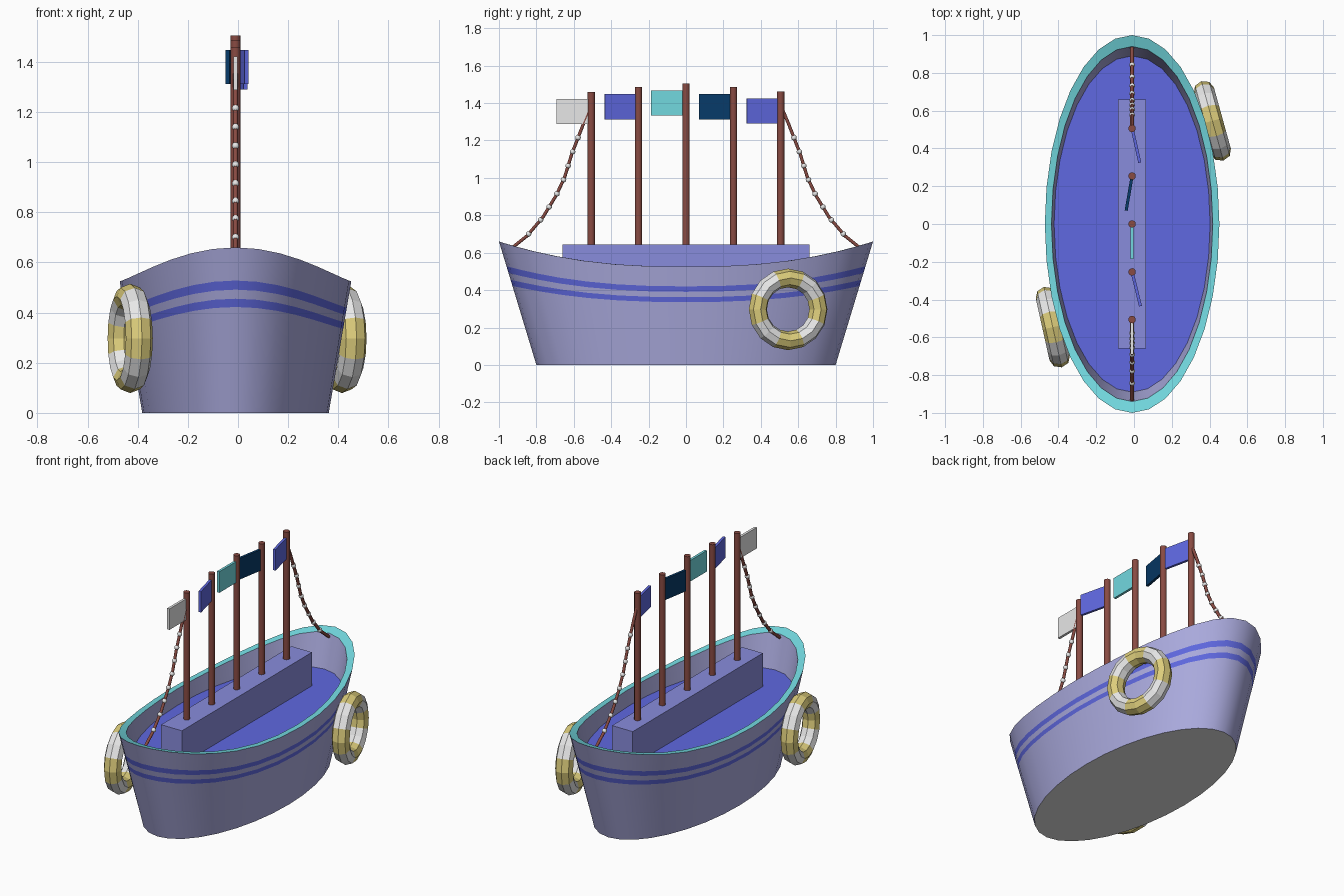
import bpy, bmesh, math
from mathutils import Vector

if "Cube" in bpy.data.objects:
    bpy.data.objects.remove(bpy.data.objects["Cube"])

CX = -0.01          # centre line of the ship
FLOOR = 0.43


def mat(name, r, g, b):
    m = bpy.data.materials.new(name)
    m.diffuse_color = (r, g, b, 1)
    m.use_nodes = True
    m.node_tree.nodes["Principled BSDF"].inputs["Base Color"].default_value = m.diffuse_color
    return m


LAV = mat("lavender hull", 0.41, 0.41, 0.74)
BLUE = mat("blue", 0.115, 0.14, 0.75)
TEAL = mat("teal", 0.17, 0.69, 0.74)
CABIN = mat("periwinkle", 0.25, 0.265, 0.72)
BROWN = mat("brown wood", 0.25, 0.07, 0.055)
NAVY = mat("navy", 0.002, 0.042, 0.14)
WHITE = mat("off white", 0.8, 0.8, 0.8)
GOLD = mat("pale gold", 0.72, 0.61, 0.2)


def finish(name, *mats):
    o = bpy.context.object
    o.name = name
    for m in mats:
        o.data.materials.append(m)
    return o


def box(name, loc, size, m, rot=0):
    bpy.ops.mesh.primitive_cube_add(size=1, location=loc, rotation=(0, 0, rot))
    o = finish(name, m)
    o.scale = size
    return o


# Hull: elliptical rings lofted from the keel up, over the rim, down to the deck
N = 32
bm = bmesh.new()


def sheer(y):
    return 0.525 + 0.135 * abs(y) ** 2.4


def ring(rx, ry, height):
    vs = []
    for i in range(N):
        a = 2 * math.pi * i / N
        s = math.sin(a)
        vs.append(bm.verts.new((CX + rx * math.cos(a), ry * s, height(s))))
    return vs


def outer(f):
    return ring(0.372 + 0.09 * f, 0.8 + 0.2 * f, lambda s: f * sheer(s))


rings = [outer(f) for f in (0, 0.64, 0.69, 0.745, 0.80, 1)]
rings += [ring(0.427, 0.94, lambda s: sheer(0.94 * s)),
          ring(0.413, 0.89, lambda s: FLOOR)]
# slots: 0 lavender, 1 blue, 2 teal, 3 off white
for lo, hi, slot in zip(rings, rings[1:], (0, 1, 0, 1, 0, 2, 0)):
    for i in range(N):
        j = (i + 1) % N
        bm.faces.new((lo[i], lo[j], hi[j], hi[i])).material_index = slot
bm.faces.new(rings[0][::-1]).material_index = 3
bm.faces.new(rings[-1]).material_index = 1
me = bpy.data.meshes.new("hull")
bm.to_mesh(me)
bm.free()
hull = bpy.data.objects.new("hull", me)
bpy.context.collection.objects.link(hull)
for m in (LAV, BLUE, TEAL, WHITE):
    me.materials.append(m)
bpy.context.view_layer.objects.active = hull
hull.select_set(True)
bpy.ops.object.shade_smooth_by_angle(angle=math.radians(30))

# Long cabin block on the deck
box("cabin", (CX, 0, (FLOOR + 0.645) / 2), (0.147, 1.32, 0.645 - FLOOR), CABIN)

# Masts, each with a flag: y, top, flag colour, flag swing
for k, (y, top, m, swing) in enumerate((
        (-0.506, 1.46, WHITE, 0), (-0.254, 1.485, BLUE, 0.24), (0, 1.505, TEAL, 0),
        (0.254, 1.485, NAVY, -0.17), (0.506, 1.463, BLUE, 0.22)), 1):
    bpy.ops.mesh.primitive_cylinder_add(vertices=10, radius=0.02, depth=top - 0.6,
                                        location=(CX, y, (top + 0.6) / 2))
    finish(f"mast_{k}", BROWN)
    bpy.ops.object.shade_smooth_by_angle(angle=math.radians(40))
    d = 0.098
    box(f"flag_{k}", (CX + d * math.sin(swing), y - d * math.cos(swing), top - 0.105),
        (0.016, 0.176, 0.135), m, swing)

# Sagging ropes with beads, fore and aft
PATH = [(0.512, 1.375), (0.55, 1.285), (0.61, 1.13), (0.65, 1.0), (0.695, 0.905),
        (0.765, 0.79), (0.85, 0.69), (0.94, 0.618)]
for side, label in ((-1, "front"), (1, "back")):
    pts = [Vector((CX, side * y, z)) for y, z in PATH]
    cu = bpy.data.curves.new(label + "_rope", 'CURVE')
    cu.dimensions = '3D'
    cu.bevel_depth = 0.01
    cu.bevel_resolution = 1
    cu.use_fill_caps = True
    sp = cu.splines.new('POLY')
    sp.points.add(len(pts) - 1)
    for p, v in zip(sp.points, pts):
        p.co = (*v, 1)
    cu.materials.append(BROWN)
    bpy.context.collection.objects.link(bpy.data.objects.new(label + "_rope", cu))
    for k, z in enumerate((1.215, 1.14, 1.065, 0.99, 0.915, 0.845, 0.775, 0.70)):
        a, b = next((a, b) for a, b in zip(pts, pts[1:]) if a.z >= z >= b.z)
        bpy.ops.mesh.primitive_uv_sphere_add(segments=10, ring_count=6, radius=0.015,
                                             location=a.lerp(b, (a.z - z) / (a.z - b.z)))
        finish(f"{label}_bead_{k + 1}", WHITE)
        bpy.ops.object.shade_smooth()

# Life rings on opposite sides, striped in eight sections
for side, label, x, turn in ((1, "right", 0.415, 15.5), (-1, "left", 0.43, 12.5)):
    bpy.ops.mesh.primitive_torus_add(
        major_segments=16, minor_segments=8, major_radius=0.168, minor_radius=0.05,
        location=(side * x, side * 0.546, 0.297),
        rotation=(0, math.pi / 2, math.radians(turn)))
    o = finish(label + "_life_ring", GOLD, WHITE)
    o.scale.z = 1.1
    for p in o.data.polygons:
        a = math.atan2(p.center.y, p.center.x)
        p.material_index = math.floor(a / (math.pi / 4) + 0.5) % 2
